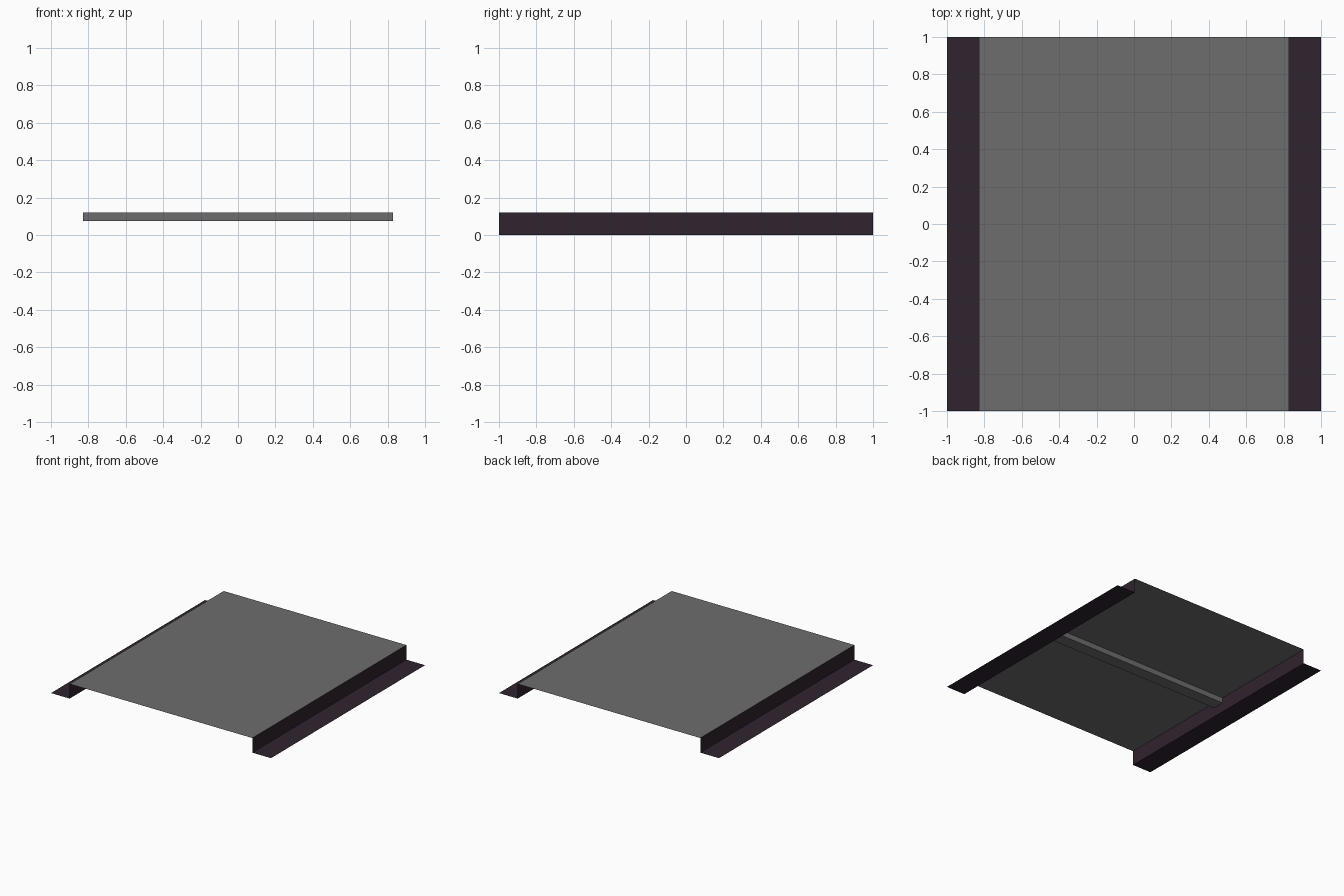
import bpy

if "Cube" in bpy.data.objects:
    bpy.data.objects.remove(bpy.data.objects["Cube"])


def material(name, rgb):
    m = bpy.data.materials.new(name)
    m.diffuse_color = (*rgb, 1.0)
    m.use_nodes = True
    m.node_tree.nodes["Principled BSDF"].inputs["Base Color"].default_value = m.diffuse_color
    return m


grey = material("grey metal", (0.155, 0.155, 0.155))
plum = material("dark plum", (0.030, 0.017, 0.028))

HALF_W, HALF_L, TOP = 0.83, 1.0, 0.12


def strip(name, profile, mat):
    """Sweep an open x-z profile along y as thin sheet metal."""
    verts = [(x, y, z) for x, z in profile for y in (-HALF_L, HALF_L)]
    faces = [(2 * i, 2 * i + 2, 2 * i + 3, 2 * i + 1) for i in range(len(profile) - 1)]
    me = bpy.data.meshes.new(name)
    me.from_pydata(verts, [], faces)
    me.materials.append(mat)
    ob = bpy.data.objects.new(name, me)
    bpy.context.collection.objects.link(ob)
    return ob


# Flat deck sheet
strip("deck", [(-HALF_W, TOP), (HALF_W, TOP)], grey)

# Side walls with outward flanges resting on the ground
strip("right_side_rail", [(HALF_W, TOP), (HALF_W, 0), (1.0, 0)], plum)
strip("left_side_rail", [(-1.0, 0), (-HALF_W, 0), (-HALF_W, TOP)], plum)

# Cross beam under the middle of the deck
BEAM_BOTTOM, BEAM_TOP = 0.075, TOP - 0.001
bpy.ops.mesh.primitive_cube_add(size=1, location=(0, 0, (BEAM_BOTTOM + BEAM_TOP) / 2))
beam = bpy.context.object
beam.name = "cross_beam"
beam.scale = (2 * HALF_W - 0.002, 0.1, BEAM_TOP - BEAM_BOTTOM)
bpy.ops.object.transform_apply(location=False, rotation=False, scale=True)
beam.data.materials.append(grey)
